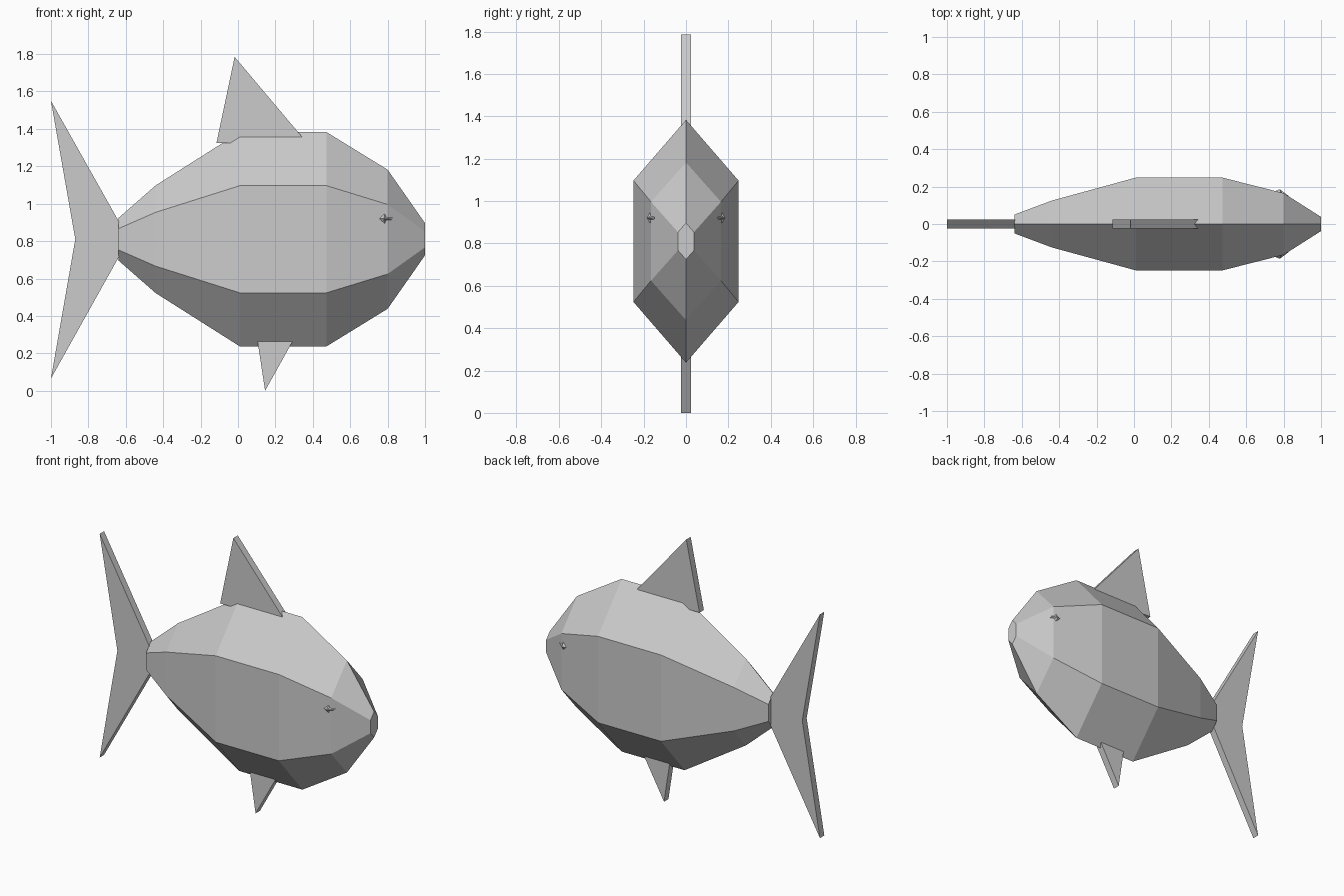
import bpy, bmesh
from math import sin, cos, pi

if "Cube" in bpy.data.objects:
    bpy.data.objects.remove(bpy.data.objects["Cube"])

MID_Z = 0.81


def finish(bm, name):
    bmesh.ops.recalc_face_normals(bm, faces=bm.faces)
    mesh = bpy.data.meshes.new(name)
    bm.to_mesh(mesh)
    bm.free()
    ob = bpy.data.objects.new(name, mesh)
    bpy.context.collection.objects.link(ob)
    return ob


# Body: stretched hexagon rings lofted along x (x, half width, half height)
sections = [(-0.64, 0.05, 0.113), (-0.44, 0.125, 0.288), (0.01, 0.248, 0.573),
            (0.473, 0.248, 0.573), (0.80, 0.165, 0.372), (1.0, 0.038, 0.086)]
bm = bmesh.new()
rings = []
for x, w, h in sections:
    rings.append([bm.verts.new((x, w * sin(i * pi / 3) / sin(pi / 3), MID_Z + h * cos(i * pi / 3)))
                  for i in range(6)])
for a, b in zip(rings, rings[1:]):
    for i in range(6):
        j = (i + 1) % 6
        bm.faces.new((a[i], a[j], b[j], b[i]))
bm.faces.new(rings[0])
bm.faces.new(rings[-1])
finish(bm, "body")


# Fins: flat outlines in xz given a thickness
def fin(name, outline, half=0.023):
    bm = bmesh.new()
    face = bm.faces.new([bm.verts.new((x, -half, z)) for x, z in outline])
    ext = bmesh.ops.extrude_face_region(bm, geom=[face], use_keep_orig=True)
    moved = [g for g in ext["geom"] if isinstance(g, bmesh.types.BMVert)]
    bmesh.ops.translate(bm, verts=moved, vec=(0, 2 * half, 0))
    return finish(bm, name)


fin("dorsal_fin", [(-0.115, 1.325), (0.37, 1.325), (-0.018, 1.785)])
fin("belly_fin", [(0.099, 0.30), (0.312, 0.30), (0.145, 0.0)])
fin("tail_fin", [(-1.0, 1.55), (-0.87, MID_Z), (-1.0, 0.065), (-0.64, 0.71),
                 (-0.60, 0.78), (-0.60, 0.84), (-0.64, 0.91)])

# Eyes: small faceted bumps on both sides of the head (x, y, z)
rim = [(0.75, 0.174, 0.92), (0.785, 0.166, 0.95), (0.792, 0.166, 0.93),
       (0.827, 0.150, 0.925), (0.827, 0.150, 0.915), (0.792, 0.166, 0.91),
       (0.785, 0.166, 0.89)]
for side, name in ((-1, "right_eye"), (1, "left_eye")):
    bm = bmesh.new()
    ring = [bm.verts.new((x, side * y, z)) for x, y, z in rim]
    tip = bm.verts.new((0.78, side * 0.186, 0.92))
    root = bm.verts.new((0.785, side * 0.14, 0.92))
    for a, b in zip(ring, ring[1:] + ring[:1]):
        bm.faces.new((a, b, tip))
        bm.faces.new((b, a, root))
    finish(bm, name)
